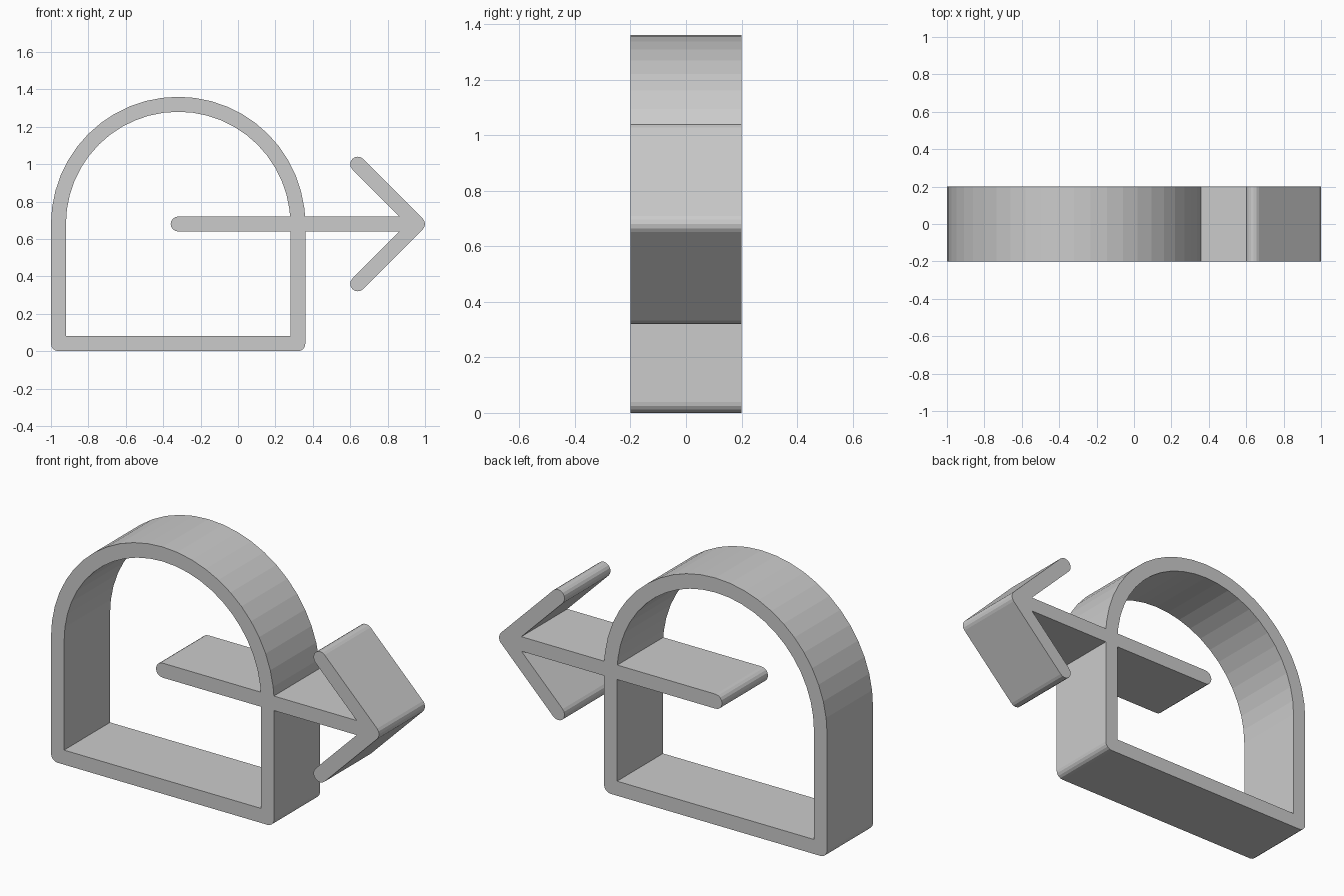
import bpy
import bmesh
from math import radians, degrees, asin, cos, sin

if "Cube" in bpy.data.objects:
    bpy.data.objects.remove(bpy.data.objects["Cube"])

HALF_DEPTH = 0.2
W = 0.04                    # half the bar thickness
CX, CZ = -0.32, 0.68        # arch centre, also the arrow's tail centre
R_OUT, R_IN = 0.68, 0.60
WING = 0.32                 # arrowhead reach in x and z
TIP = 1 - W
NOTCH = TIP - W - W * 2 ** 0.5   # where wings meet the shaft


def arc(cx, cz, r, start, end, steps):
    """Points along an arc, angles in degrees."""
    angles = [radians(start + (end - start) * i / steps) for i in range(steps + 1)]
    return [(cx + r * cos(a), cz + r * sin(a)) for a in angles]


def arch(r):
    """Arch from the top of the shaft over to the left wall."""
    first = degrees(asin(W / r))
    return [arc(CX, CZ, r, first, first, 1)[0]] + arc(CX, CZ, r, 7.5, 180, 23)


# Outer contour: rounded base, right wall, arrowhead, arch
outer = (arc(-1 + W, W, W, 180, 270, 4)
         + arc(CX + R_OUT - W, W, W, 270, 360, 4)
         + [(CX + R_OUT, CZ - W), (NOTCH, CZ - W)]
         + arc(TIP - WING, CZ - WING, W, 135, 315, 8)
         + arc(TIP, CZ, W, 315, 405, 4)
         + arc(TIP - WING, CZ + WING, W, 45, 225, 8)
         + [(NOTCH, CZ + W)]
         + arch(R_OUT))

# Inner contour: opening with the shaft's rounded tail reaching into it
inner = ([(CX - R_IN, 2 * W), (CX + R_IN, 2 * W), (CX + R_IN, CZ - W)]
         + arc(CX, CZ, W, 270, 90, 8)
         + arch(R_IN))

# Fill between the contours and extrude through the depth
bm = bmesh.new()
edges = []
for loop in (outer, inner):
    verts = [bm.verts.new((x, -HALF_DEPTH, z)) for x, z in loop]
    edges += [bm.edges.new((verts[i - 1], v)) for i, v in enumerate(verts)]
bmesh.ops.triangle_fill(bm, edges=edges, use_beauty=True)
result = bmesh.ops.extrude_face_region(bm, geom=bm.faces[:])
moved = [g for g in result["geom"] if isinstance(g, bmesh.types.BMVert)]
bmesh.ops.translate(bm, verts=moved, vec=(0, 2 * HALF_DEPTH, 0))
bmesh.ops.recalc_face_normals(bm, faces=bm.faces[:])

mesh = bpy.data.meshes.new("arched_frame_with_arrow")
bm.to_mesh(mesh)
bm.free()

# Plain grey finish
grey = bpy.data.materials.new("light grey")
grey.use_nodes = True
color = (0.6, 0.6, 0.6, 1)
grey.diffuse_color = color
grey.node_tree.nodes["Principled BSDF"].inputs["Base Color"].default_value = color
mesh.materials.append(grey)

frame = bpy.data.objects.new("arched_frame_with_arrow", mesh)
bpy.context.collection.objects.link(frame)
